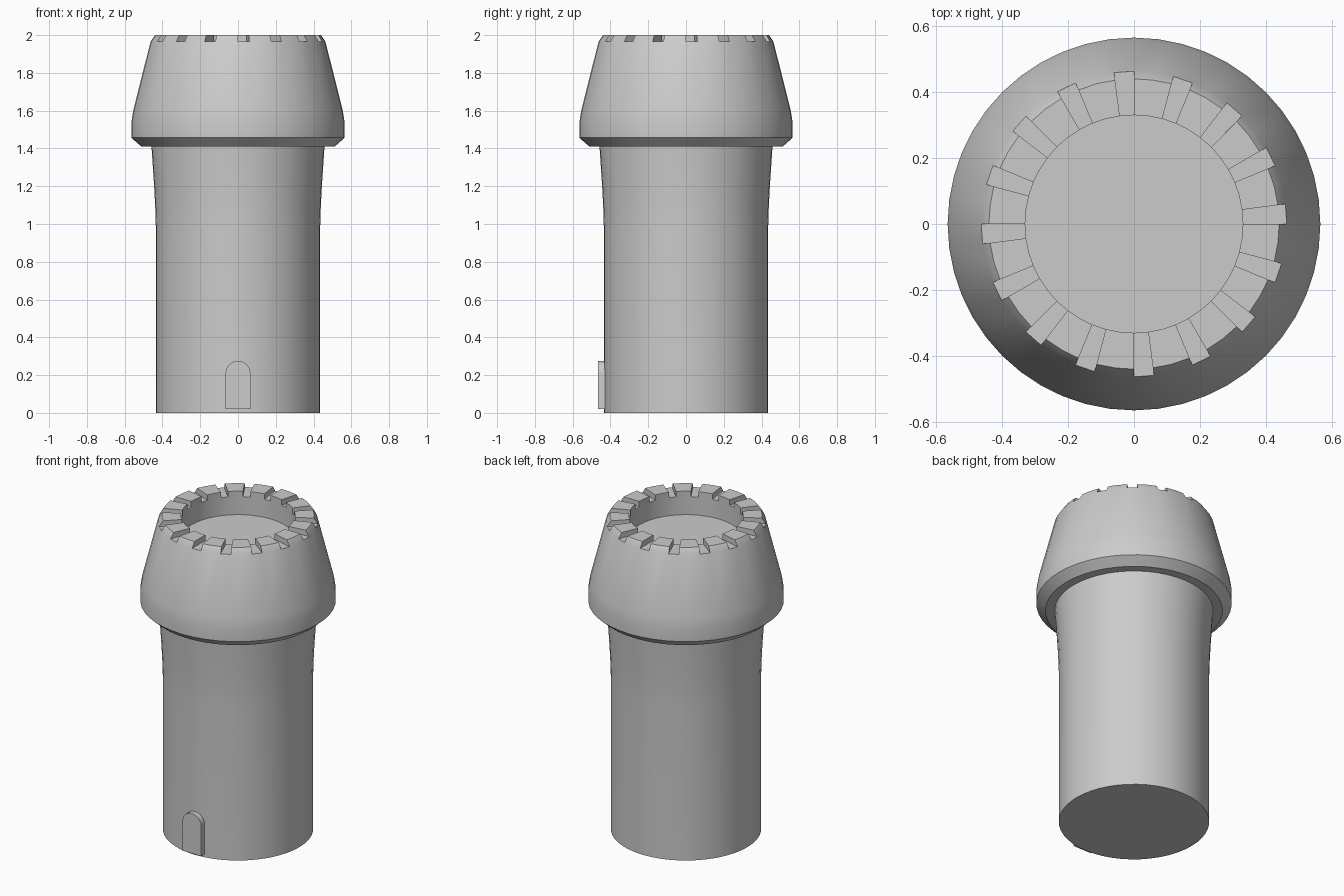
import bpy, bmesh
from math import pi, sin, cos, atan2, radians, hypot

if "Cube" in bpy.data.objects:
    bpy.data.objects.remove(bpy.data.objects["Cube"])

SEG = 48  # every third segment of the parapet is a notch


def finish(name, bm, smooth=True):
    bmesh.ops.recalc_face_normals(bm, faces=bm.faces)
    me = bpy.data.meshes.new(name)
    bm.to_mesh(me)
    bm.free()
    ob = bpy.data.objects.new(name, me)
    bpy.context.collection.objects.link(ob)
    if smooth:
        bpy.ops.object.select_all(action='DESELECT')
        bpy.context.view_layer.objects.active = ob
        ob.select_set(True)
        bpy.ops.object.shade_smooth_by_angle(angle=radians(22))
    return ob


def revolve(profile, cap_start=False, cap_end=False):
    """Revolve (radius, z) points around z; optional flat end caps."""
    bm = bmesh.new()
    rings = [[bm.verts.new((r * cos(2 * pi * i / SEG), r * sin(2 * pi * i / SEG), z))
              for i in range(SEG)] for r, z in profile]
    bands = []
    for a, b in zip(rings, rings[1:]):
        bands.append([bm.faces.new((a[i], a[(i + 1) % SEG], b[(i + 1) % SEG], b[i]))
                      for i in range(SEG)])
    if cap_start:
        bm.faces.new(rings[0])
    if cap_end:
        bm.faces.new(rings[-1])
    return bm, bands


# Round tower shaft, flaring slightly under the head
bm, _ = revolve([(0.435, 0), (0.435, 0.98), (0.438, 1.08), (0.444, 1.2),
                 (0.452, 1.32), (0.458, 1.41)], cap_start=True)
finish("tower_shaft", bm)

# Tapered head with a sunken floor
bm, bands = revolve([(0.458, 1.41), (0.512, 1.41), (0.565, 1.457), (0.565, 1.535),
                     (0.555, 1.6), (0.463, 1.965), (0.33, 1.965), (0.33, 1.85)],
                    cap_end=True)
# Raise two of every three parapet segments into merlons, outer edge leaning in
raised = [f for i, f in enumerate(bands[5]) if i % 3 != 0]
ext = bmesh.ops.extrude_face_region(bm, geom=raised)
bmesh.ops.delete(bm, geom=[f for f in raised if f.is_valid], context='FACES_ONLY')
for v in (g for g in ext["geom"] if isinstance(g, bmesh.types.BMVert)):
    v.co.z = 2.0
    r = hypot(v.co.x, v.co.y)
    if r > 0.4:
        a = atan2(v.co.y, v.co.x)
        v.co.x, v.co.y = 0.44 * cos(a), 0.44 * sin(a)
finish("tower_head", bm)

# Arched door slab on the front
bm = bmesh.new()
w, arch_z = 0.066, 0.21
outline = [(-w, 0.02), (w, 0.02)]
outline += [(w * cos(pi * i / 12), arch_z + w * sin(pi * i / 12)) for i in range(13)]
face = bm.faces.new([bm.verts.new((x, -0.465, z)) for x, z in outline])
ext = bmesh.ops.extrude_face_region(bm, geom=[face], use_keep_orig=True)
for v in (g for g in ext["geom"] if isinstance(g, bmesh.types.BMVert)):
    v.co.y = -0.428
finish("door", bm)
